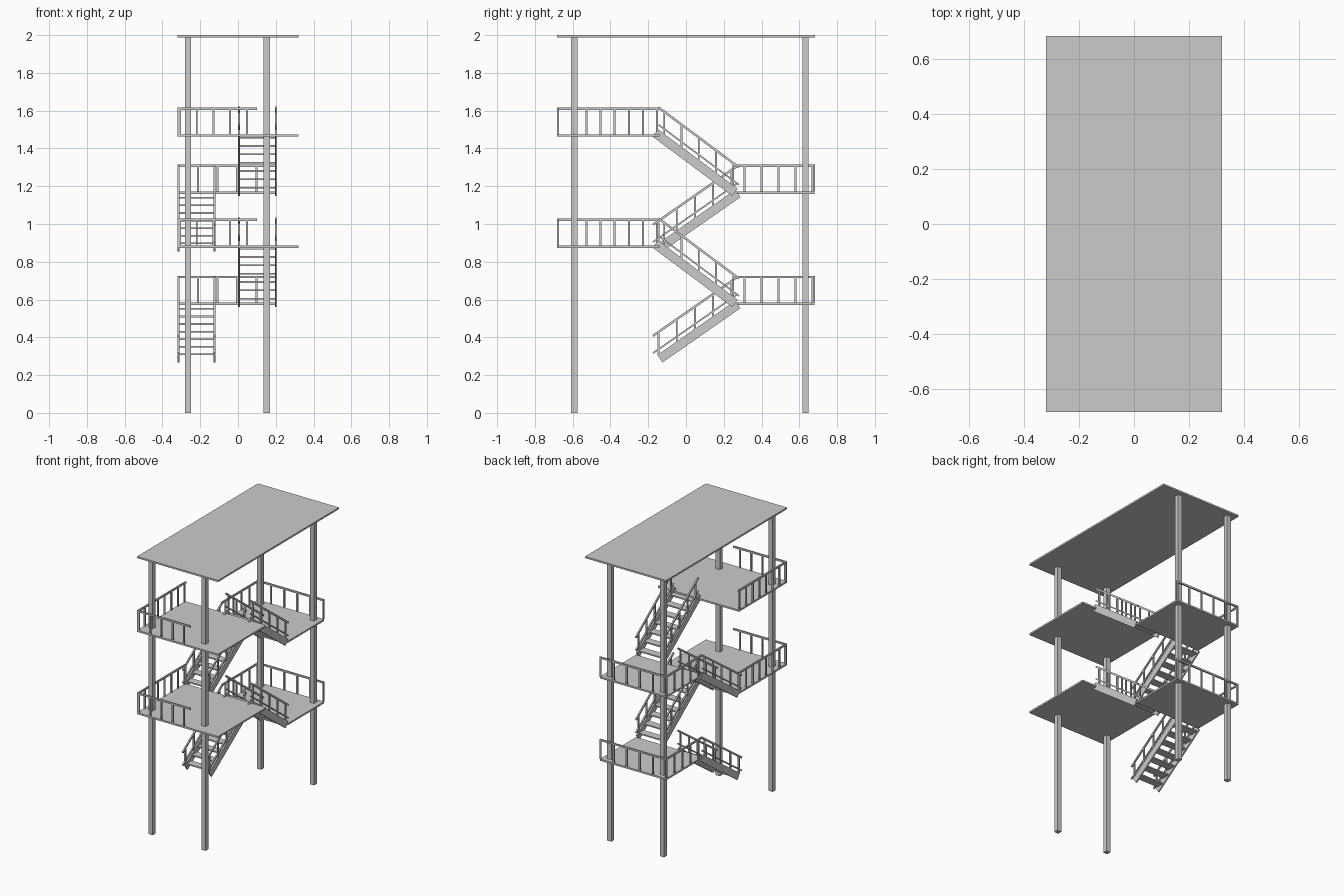
import bpy, bmesh
from math import atan2, hypot, cos
from mathutils import Matrix, Vector

if "Cube" in bpy.data.objects:
    bpy.data.objects.remove(bpy.data.objects["Cube"])

PERIOD = 0.588


def make(name, boxes):
    """One object from boxes given as (centre, size, tilt about x)."""
    bm = bmesh.new()
    for c, s, a in boxes:
        m = Matrix.Translation(c) @ Matrix.Rotation(a, 4, 'X') @ Matrix.Diagonal((*s, 1))
        bmesh.ops.create_cube(bm, size=1, matrix=m)
    me = bpy.data.meshes.new(name)
    bm.to_mesh(me)
    bm.free()
    ob = bpy.data.objects.new(name, me)
    bpy.context.collection.objects.link(ob)
    return ob


def span(x0, x1, y0, y1, z0, z1):
    return (((x0 + x1) / 2, (y0 + y1) / 2, (z0 + z1) / 2), (x1 - x0, y1 - y0, z1 - z0), 0)


def railing(name, p, q, z, posts, first=0.008, last=0.008, h=0.142):
    """Straight level railing on a landing from p to q (x, y)."""
    p, q = Vector(p), Vector(q)
    d = (q - p).normalized()
    size = (abs(q.x - p.x) + 0.01, abs(q.y - p.y) + 0.01, 0.012)
    mid = (p + q) / 2
    boxes = [((mid.x, mid.y, z + h - 0.006), size, 0)]
    a, b = p + d * first, q - d * last
    for i in range(posts):
        c = a.lerp(b, i / (posts - 1))
        boxes.append(((c.x, c.y, z + h / 2), (0.01, 0.01, h), 0))
    make(name, boxes)


def flight(name, x0, x1, low, high, ry0, ry1, treads=7):
    """Stair flight; low/high are ends (y, z) of the stringer's bottom edge."""
    (ya, za), (yb, zb) = sorted((low, high))
    ang = atan2(zb - za, yb - ya)
    length, depth = hypot(yb - ya, zb - za), 0.048
    slope = (zb - za) / (yb - ya)
    n = Vector((0, -(zb - za), yb - ya)) / length
    mid = Vector((0, (ya + yb) / 2, (za + zb) / 2)) + n * depth / 2
    top = lambda y: za + (y - ya) * slope + depth / cos(ang)
    xs = (x0 + 0.005, x1 - 0.005)
    # stringers
    make(name + "_stringers", [((x, mid.y, mid.z), (0.01, length, depth), ang) for x in xs])
    # treads
    boxes = []
    for i in range(treads):
        t = ((i + 0.5) / treads - 0.5) * length * 0.98
        c = mid + Vector((0, cos(ang), slope * cos(ang))) * t
        boxes.append((((x0 + x1) / 2, c.y, c.z), (x1 - x0 - 0.01, 0.055, 0.009), 0))
    make(name + "_treads", boxes)
    # handrails, lower rails and posts
    boxes = []
    ym, rl = (ry0 + ry1) / 2, (ry1 - ry0) / cos(ang)
    for x in xs:
        for off, th in ((0.118, 0.012), (0.026, 0.008)):
            boxes.append(((x, ym, top(ym) + off), (0.01, rl, th), ang))
        for i in range(5):
            y = ry0 + 0.03 + (ry1 - ry0 - 0.06) * i / 4
            boxes.append(((x, y, top(y) + 0.055), (0.01, 0.01, 0.126), 0))
    make(name + "_handrails", boxes)


# roof and columns
make("roof", [span(-0.32, 0.32, -0.682, 0.682, 1.988, 2.0)])
for x in (-0.265, 0.152):
    for y in (-0.591, 0.633):
        make("column", [span(x - 0.0165, x + 0.0165, y - 0.0165, y + 0.0165, 0, 1.99)])

for k in range(2):
    dz = PERIOD * k
    f, b = 0.886 + dz, 0.584 + dz
    # landings
    make("front_landing", [span(-0.32, 0.32, -0.682, -0.14, f - 0.012, f)])
    make("back_landing", [span(-0.32, 0.205, 0.27, 0.68, b - 0.012, b)])
    # landing railings
    railing("front_rail", (-0.315, -0.677), (0.095, -0.677), f, 5, 0.008, 0.048)
    railing("front_side_rail", (-0.315, -0.677), (-0.315, -0.145), f, 8, 0)
    railing("back_rail", (-0.315, 0.677), (0.2, 0.677), b, 6, 0, 0)
    railing("back_side_rail", (-0.315, 0.275), (-0.315, 0.677), b, 5, 0.035)
    # stair flights
    flight("lower_flight", -0.32, -0.12, (-0.124, 0.267 + dz), (0.288, 0.554 + dz), -0.175, 0.27)
    flight("upper_flight", 0.0, 0.205, (0.245, 0.56 + dz), (-0.177, 0.875 + dz), -0.145, 0.28)
